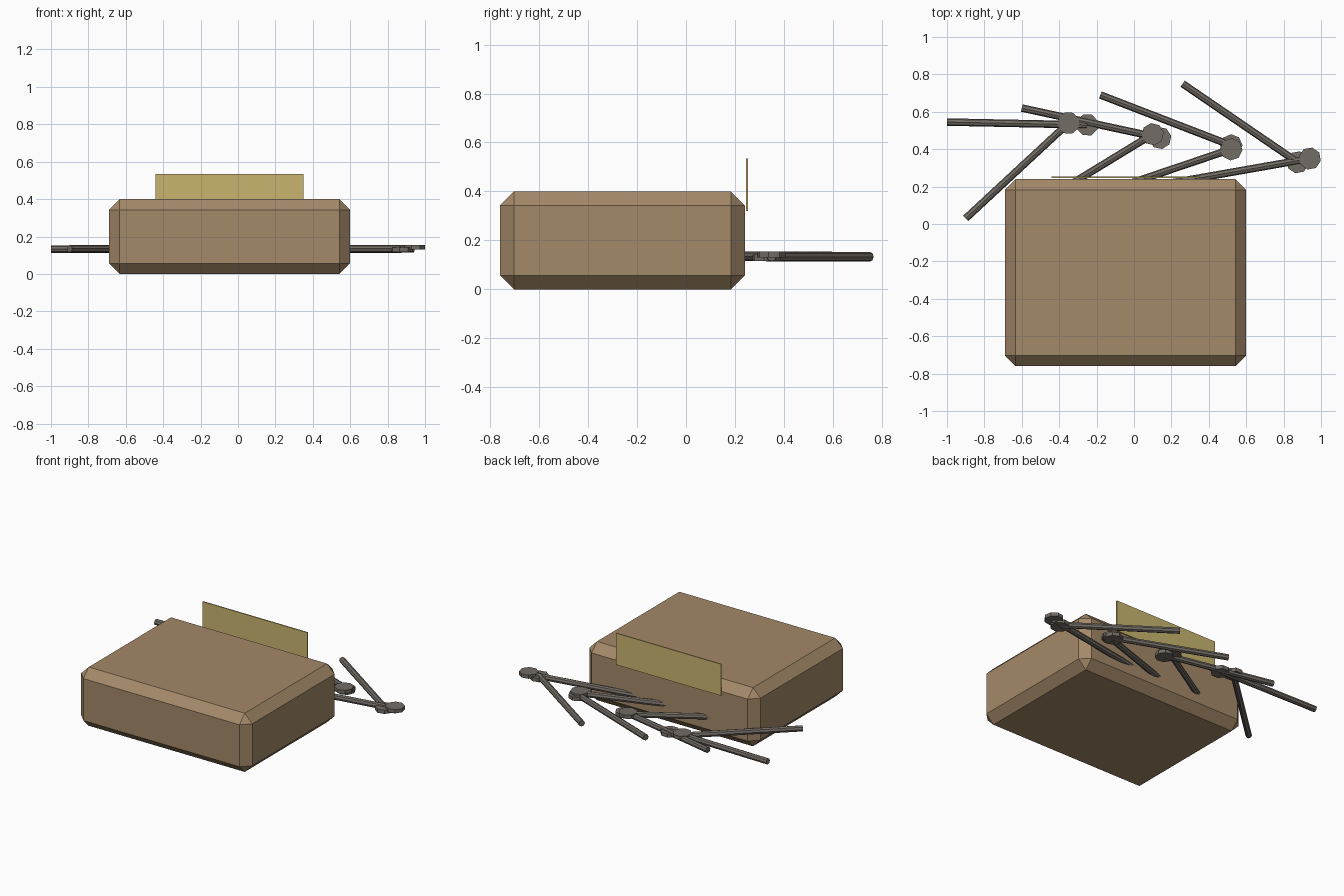
import bpy
from math import atan2, hypot, pi

if "Cube" in bpy.data.objects:
    bpy.data.objects.remove(bpy.data.objects["Cube"])


def material(name, rgb):
    m = bpy.data.materials.new(name)
    m.diffuse_color = (*rgb, 1)
    m.use_nodes = True
    m.node_tree.nodes["Principled BSDF"].inputs["Base Color"].default_value = m.diffuse_color
    return m


BODY = material("tan", (0.37, 0.25, 0.14))
PLATE = material("straw", (0.58, 0.46, 0.16))
METAL = material("dark_metal", (0.17, 0.15, 0.13))


def box(name, lo, hi, mat, bevel=0):
    bpy.ops.mesh.primitive_cube_add(size=1, location=[(a + b) / 2 for a, b in zip(lo, hi)])
    ob = bpy.context.object
    ob.name = name
    ob.scale = [b - a for a, b in zip(lo, hi)]
    bpy.ops.object.transform_apply(location=False, rotation=False, scale=True)
    ob.data.materials.append(mat)
    if bevel:
        mod = ob.modifiers.new("chamfer", 'BEVEL')
        mod.width = bevel
        mod.segments = 1
    return ob


def cylinder(name, radius, depth, loc, rot=(0, 0, 0)):
    bpy.ops.mesh.primitive_cylinder_add(vertices=8, radius=radius, depth=depth,
                                        location=loc, rotation=rot)
    ob = bpy.context.object
    ob.name = name
    ob.data.materials.append(METAL)


def arm(name, joint, tip, z, disc_z):
    # Flat-lying rod with a round disc at its joint end
    dx, dy = tip[0] - joint[0], tip[1] - joint[1]
    mid = ((joint[0] + tip[0]) / 2, (joint[1] + tip[1]) / 2, z)
    angle = atan2(dy, dx)
    cylinder(name + "_rod", 0.02, hypot(dx, dy), mid, (0, pi / 2, angle))
    cylinder(name + "_disc", 0.06, 0.025, (*joint, disc_z), (0, 0, angle + pi / 8))


# Chamfered main body and thin upright plate behind it
box("body", (-0.69, -0.76, 0), (0.6, 0.24, 0.4), BODY, 0.057)
box("back_plate", (-0.44, 0.246, 0.32), (0.35, 0.254, 0.535), PLATE)

# Four pairs of rods: (joint, tip) for the inner and the outer one
pairs = [
    ((-0.35, 0.54), (-0.90, 0.03), (-0.25, 0.53), (-1.00, 0.545)),
    ((0.10, 0.48), (-0.54, 0.09), (0.14, 0.46), (-0.60, 0.62)),
    ((0.52, 0.40), (-0.19, 0.16), (0.52, 0.42), (-0.18, 0.69)),
    ((0.94, 0.35), (0.20, 0.22), (0.875, 0.33), (0.26, 0.75)),
]
for i, (j1, t1, j2, t2) in enumerate(pairs, 1):
    arm(f"inner_arm_{i}", j1, t1, 0.135, 0.143)
    arm(f"outer_arm_{i}", j2, t2, 0.133, 0.129)
